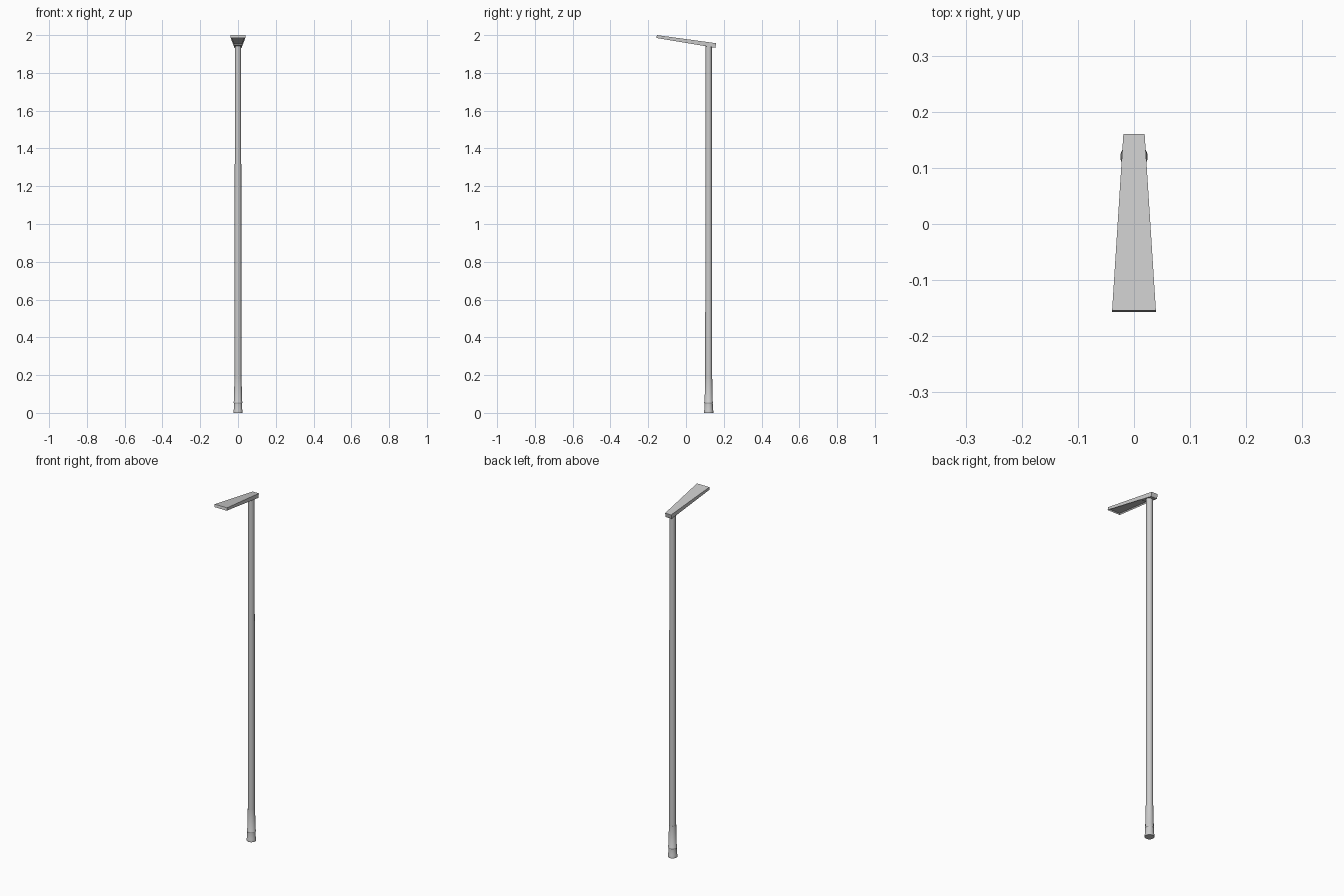
import bpy, bmesh, math
from mathutils import Vector

if "Cube" in bpy.data.objects:
    bpy.data.objects.remove(bpy.data.objects["Cube"])

POLE_Y = 0.12


def make_object(name, bm):
    mesh = bpy.data.meshes.new(name)
    bmesh.ops.recalc_face_normals(bm, faces=bm.faces)
    bm.to_mesh(mesh)
    bm.free()
    obj = bpy.data.objects.new(name, mesh)
    bpy.context.collection.objects.link(obj)
    return obj


def lathe(name, profile, sides=20):
    """Closed round part from (radius, z) pairs around the pole axis."""
    bm = bmesh.new()
    rings = []
    for r, z in profile:
        rings.append([bm.verts.new((r * math.cos(a), POLE_Y + r * math.sin(a), z))
                      for a in (2 * math.pi * i / sides for i in range(sides))])
    for low, high in zip(rings, rings[1:]):
        for i in range(sides):
            j = (i + 1) % sides
            bm.faces.new((low[i], low[j], high[j], high[i]))
    bm.faces.new(rings[0])
    bm.faces.new(rings[-1])
    obj = make_object(name, bm)
    bpy.context.view_layer.objects.active = obj
    obj.select_set(True)
    bpy.ops.object.shade_smooth_by_angle(angle=math.radians(35))
    obj.select_set(False)
    return obj


# Slender pole and its flared foot with a small collar
lathe("pole", [(0.0185, 0.17), (0.0165, 1.945)])
lathe("pole_base", [(0.0245, 0.0), (0.0245, 0.012), (0.0225, 0.018), (0.0215, 0.05),
                    (0.0235, 0.053), (0.0235, 0.058), (0.0215, 0.061), (0.019, 0.18)])

# Tilted wedge-shaped lamp head: (half width, y, z) for each end, top then bottom
bm = bmesh.new()
back = [(0.019, 0.16, 1.957), (0.019, 0.155, 1.933)]
front = [(0.039, -0.154, 2.0), (0.039, -0.157, 1.985)]
quads = {}
for key, ((wt, yt, zt), (wb, yb, zb)) in (("back", back), ("front", front)):
    quads[key] = [bm.verts.new(p) for p in
                  ((-wt, yt, zt), (wt, yt, zt), (wb, yb, zb), (-wb, yb, zb))]
b, f = quads["back"], quads["front"]
bm.faces.new(b)
bm.faces.new(f[::-1])
for i in range(4):
    j = (i + 1) % 4
    bm.faces.new((b[i], f[i], f[j], b[j]))
bmesh.ops.recalc_face_normals(bm, faces=bm.faces)

# Split the underside in front of the pole and sink the lamp recess
bmesh.ops.bisect_plane(bm, geom=bm.verts[:] + bm.edges[:] + bm.faces[:],
                       plane_co=(0, 0.08, 0), plane_no=(0, 1, 0))
bm.normal_update()
under = [fc for fc in bm.faces
         if fc.normal.z < -0.9 and fc.calc_center_median().y < 0.05]
bmesh.ops.inset_region(bm, faces=under, thickness=0.005)
for v in {v for fc in under for v in fc.verts}:
    v.co += Vector((0, 0, 0.007))
make_object("lamp_head", bm)
